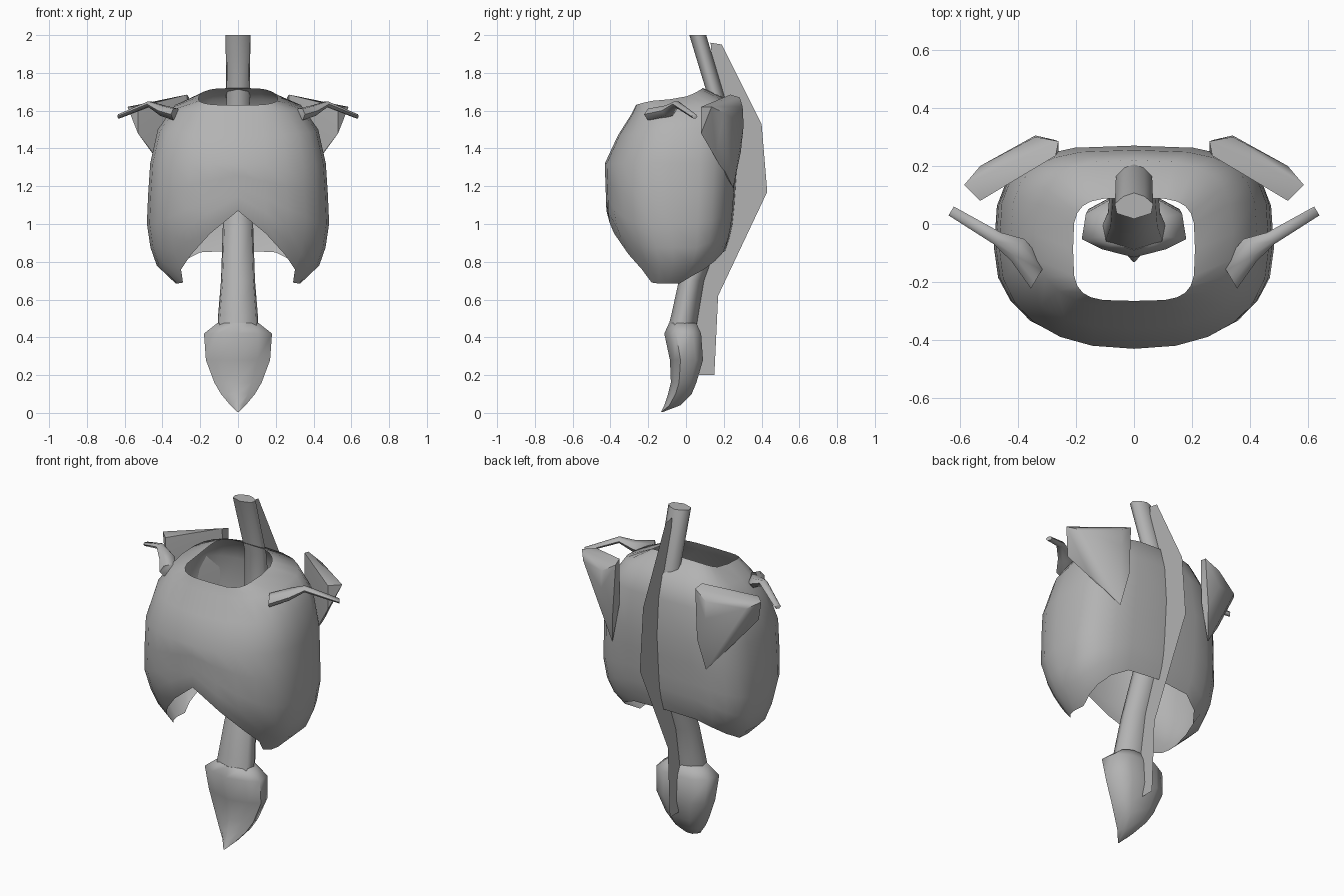
import bpy, bmesh
from math import sin, cos, pi, radians, degrees
from mathutils import Vector

if "Cube" in bpy.data.objects:
    bpy.data.objects.remove(bpy.data.objects["Cube"])

bone = bpy.data.materials.new("bone_grey")
bone.use_nodes = True
bone.diffuse_color = (0.45, 0.45, 0.45, 1)
bone.node_tree.nodes["Principled BSDF"].inputs["Base Color"].default_value = (0.45, 0.45, 0.45, 1)


def finish(name, bm, angle=50):
    mesh = bpy.data.meshes.new(name)
    bm.to_mesh(mesh)
    bm.free()
    mesh.materials.append(bone)
    obj = bpy.data.objects.new(name, mesh)
    bpy.context.collection.objects.link(obj)
    bpy.ops.object.select_all(action="DESELECT")
    obj.select_set(True)
    bpy.context.view_layer.objects.active = obj
    bpy.ops.object.shade_smooth_by_angle(angle=radians(angle))
    return obj


def loft(name, rings, caps=True, angle=50):
    """Skin a list of point rings."""
    bm = bmesh.new()
    rows = [[bm.verts.new(p) for p in ring] for ring in rings]
    n = len(rows[0])
    for a, b in zip(rows, rows[1:]):
        for i in range(n):
            j = (i + 1) % n
            bm.faces.new((a[i], a[j], b[j], b[i]))
    if caps:
        bm.faces.new(rows[0])
        bm.faces.new(rows[-1][::-1])
    bmesh.ops.recalc_face_normals(bm, faces=bm.faces)
    return finish(name, bm, angle)


def lerp_table(table, key):
    """Linear lookup in rows whose first value rises."""
    for a, b in zip(table, table[1:]):
        if key <= b[0]:
            f = max(0, (key - a[0]) / (b[0] - a[0]))
            return [p + (q - p) * f for p, q in zip(a[1:], b[1:])]
    return table[-1][1:]


def section(t, half_width, front, back, n_front, n_back):
    """Point on a squarish oval; t = 0 is the front."""
    n = n_front if cos(t) > 0 else n_back
    mid = (front + back) / 2
    sx, cy = sin(t), -cos(t)
    x = half_width * abs(sx) ** (2 / n) * (1 if sx > 0 else -1)
    y = mid + (back - front) / 2 * abs(cy) ** (2 / n) * (1 if cy > 0 else -1)
    return x, y


# Rib cage: open shell with a neck hole and an arched lower rim
SEG = 24
profile = [(0.69, 0.33, -0.25, 0.05), (0.78, 0.43, -0.30, 0.16), (0.88, 0.465, -0.36, 0.22),
           (1.02, 0.485, -0.42, 0.25), (1.32, 0.465, -0.43, 0.27)]
lower_rim = [(0, 1.07), (15, 0.95), (30, 0.84), (45, 0.76), (60, 0.69), (75, 0.685),
             (105, 0.685), (135, 0.76), (165, 0.85), (180, 0.86)]
# half width, front, back, front power, back power, then height at front, side and back
upper_rows = [(0.21, -0.265, 0.09, 4, 4, 1.63, 1.66, 1.72),
              (0.34, -0.29, 0.22, 2.6, 3, 1.58, 1.62, 1.66),
              (0.425, -0.36, 0.255, 2.4, 3.2, 1.47, 1.50, 1.53)]
angles = [2 * pi * i / SEG for i in range(SEG)]
rings = []
for hw, fr, bk, nf, nb, zf, zs, zb in upper_rows:
    ring = []
    for t in angles:
        c = cos(t)
        z = zs + (zf - zs) * max(c, 0) + (zb - zs) * max(-c, 0)
        ring.append((*section(t, hw, fr, bk, nf, nb), z))
    rings.append(ring)
for f in (0, 0.25, 0.5, 0.7, 0.85, 1):
    ring = []
    for t in angles:
        d = degrees(t)
        low = lerp_table(lower_rim, min(d, 360 - d))[0]
        z = 1.32 + (low - 1.32) * f
        ring.append((*section(t, *lerp_table(profile, z), 2.3, 3.3), z))
    rings.append(ring)
loft("rib_cage", rings, caps=False)

# Spine column: section with a rear point, swept up the back (z, y, half width, depth)
spine_path = [(0.42, -0.03, 0.11, 0.08), (0.52, -0.01, 0.105, 0.075), (0.70, 0.025, 0.09, 0.07),
              (1.0, 0.135, 0.08, 0.07), (1.3, 0.19, 0.075, 0.07), (1.65, 0.165, 0.062, 0.046),
              (2.0, 0.06, 0.066, 0.047)]
half = [(0, -0.9), (0.9, -0.5), (1, 0.2), (0.55, 0.75), (0, 1)]
outline = half + [(-u, v) for u, v in half[-2:0:-1]]
rings = [[(u * r, y + v * d, z) for u, v in outline] for z, y, r, d in spine_path]
loft("spine_column", rings, angle=70)

# Thin fin along the back of the spine
fin_outline = [(0.13, 1.96), (0.19, 1.95), (0.40, 1.53), (0.43, 1.17), (0.17, 0.62), (0.15, 0.40),
               (0.15, 0.20), (0.07, 0.20), (0.04, 0.50), (0.14, 1.0), (0.19, 1.3), (0.16, 1.65)]
bm = bmesh.new()
bm.faces.new([bm.verts.new((0, y, z)) for y, z in fin_outline])
bmesh.ops.triangulate(bm, faces=bm.faces)
finish("spine_fin", bm)

# Tail bone: spade shape tapering to a forward point
tail_rows = [(0.005, 0.005, -0.132, -0.122), (0.04, 0.04, -0.115, -0.03), (0.10, 0.09, -0.095, 0.03),
             (0.16, 0.125, -0.08, 0.055), (0.28, 0.17, -0.085, 0.09), (0.42, 0.18, -0.115, 0.08),
             (0.475, 0.11, -0.09, 0.055)]
tail_section = [(0, 0), (0.6, 0.14), (1, 0.32), (0.92, 0.78), (0.5, 1)]
tail_section += [(-u, v) for u, v in tail_section[:0:-1]]
loft("tail_bone", [[(u * hw, fr + v * (bk - fr), z) for u, v in tail_section]
                   for z, hw, fr, bk in tail_rows], angle=60)

# Shoulder blades: wedge hulls with a raised ridge
blade = [(0.27, 0.235, 1.685), (0.26, 0.25, 1.42), (0.305, 0.25, 1.19), (0.45, 0.16, 1.37),
         (0.53, 0.08, 1.48), (0.585, 0.135, 1.62), (0.53, 0.08, 1.62), (0.26, 0.285, 1.67),
         (0.34, 0.30, 1.62), (0.34, 0.305, 1.52), (0.53, 0.20, 1.59), (0.275, 0.29, 1.38)]
# Collar bones: bars flaring out of the chest
collar = [((0.33, -0.18, 1.58), 0.05), ((0.40, -0.09, 1.60), 0.045),
          ((0.47, -0.05, 1.635), 0.024), ((0.63, 0.045, 1.57), 0.018)]
for side, s in (("left", 1), ("right", -1)):
    bm = bmesh.new()
    for x, y, z in blade:
        bm.verts.new((s * x, y, z))
    bmesh.ops.convex_hull(bm, input=bm.verts)
    bmesh.ops.recalc_face_normals(bm, faces=bm.faces)
    finish(side + "_shoulder_blade", bm, 40)

    across = Vector((-0.5, 0.85, 0))
    rings = []
    for centre, r in collar:
        ring = []
        for k in range(6):
            a = k * pi / 3
            p = Vector(centre) + across * r * cos(a) + Vector((0, 0, 0.7 * r * sin(a)))
            ring.append((s * p.x, p.y, p.z))
        rings.append(ring)
    loft(side + "_collar_bone", rings, angle=70)
